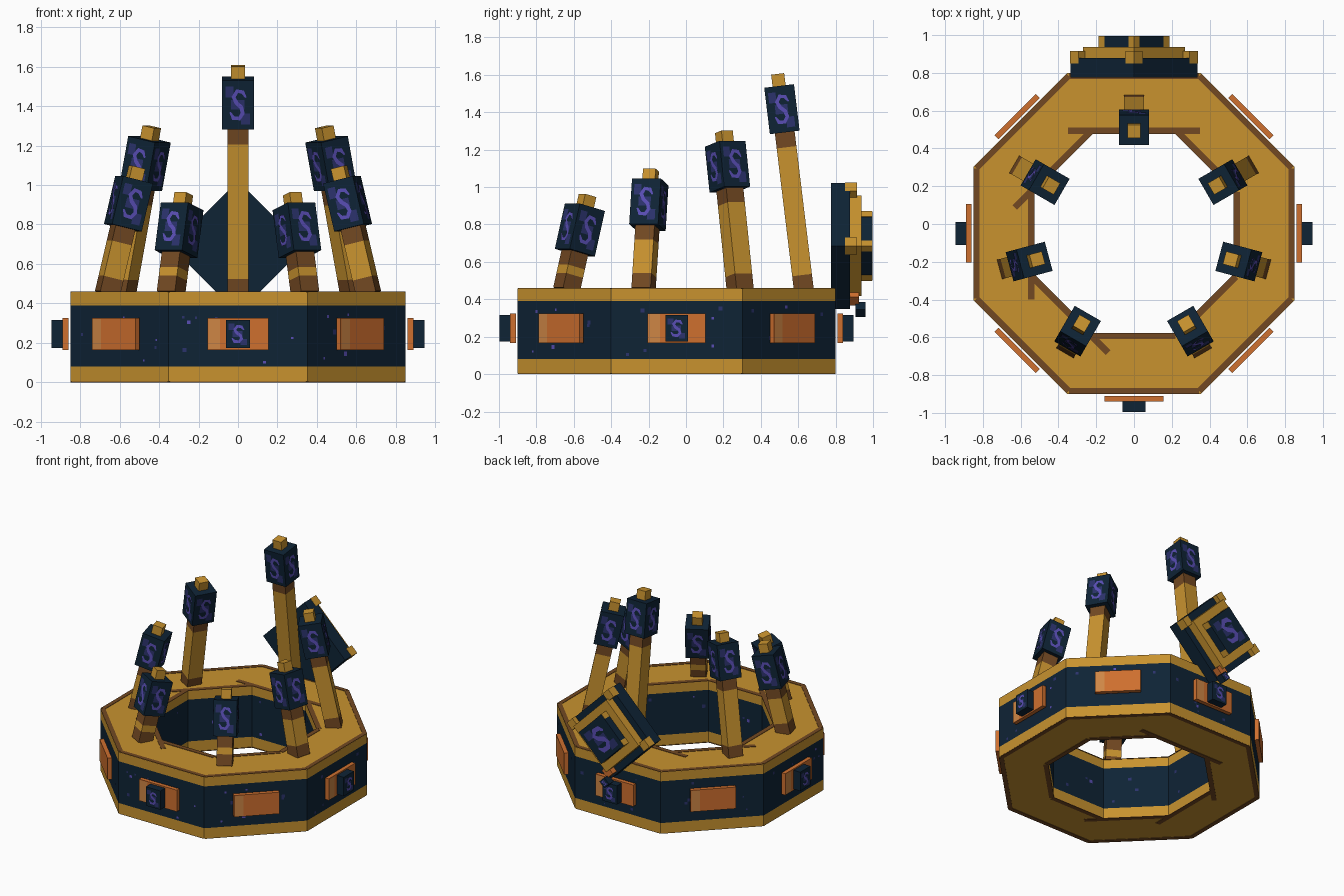
import bpy, bmesh, math, random
from mathutils import Matrix, Vector

random.seed(4)
cube = bpy.data.objects.get("Cube")
if cube:
    bpy.data.objects.remove(cube)

COLOURS = {
    "gold": (0.58, 0.29, 0.028), "brown": (0.17, 0.066, 0.016),
    "navy": (0.0045, 0.017, 0.036), "purple": (0.10, 0.075, 0.46),
    "indigo": (0.024, 0.032, 0.15), "orange": (0.62, 0.16, 0.028),
    "light_orange": (0.62, 0.24, 0.06),
}
NAMES = list(COLOURS)
MATS = []
for name, rgb in COLOURS.items():
    m = bpy.data.materials.new(name)
    m.use_nodes = True
    m.diffuse_color = (*rgb, 1)
    bsdf = m.node_tree.nodes["Principled BSDF"]
    bsdf.inputs["Base Color"].default_value = (*rgb, 1)
    bsdf.inputs["Roughness"].default_value = 0.8
    MATS.append(m)


def finish(name, bm):
    mesh = bpy.data.meshes.new(name)
    for m in MATS:
        mesh.materials.append(m)
    bm.to_mesh(mesh)
    bm.free()
    bpy.context.collection.objects.link(bpy.data.objects.new(name, mesh))


def box(bm, frame, lo, hi, colour):
    """Box between two local corners."""
    lo, hi = Vector(lo), Vector(hi)
    mat = frame @ Matrix.Translation((lo + hi) / 2) @ Matrix.Diagonal((*(hi - lo), 1))
    verts = bmesh.ops.create_cube(bm, size=1, matrix=mat)["verts"]
    for f in {f for v in verts for f in v.link_faces}:
        f.material_index = NAMES.index(colour)


def patch(bm, frame, x, corners, colour):
    """Flat painted polygon facing local +x."""
    f = bm.faces.new([bm.verts.new(frame @ Vector((x, u, v))) for u, v in corners])
    f.material_index = NAMES.index(colour)


def rect(u0, u1, v0, v1):
    return [(u0, v0), (u1, v0), (u1, v1), (u0, v1)]


S_CURVE = [(.5, .3), (.3, .52), (-.05, .56), (-.28, .32), (-.1, .08),
           (.2, -.1), (.3, -.34), (.08, -.56), (-.3, -.54), (-.5, -.3)]


def swirl(bm, frame, x, w, h):
    """Painted S ribbon with dim smudges on a face at local x."""
    for a, b, c, d in [(-.8, -.3, .3, .75), (.2, .75, -.8, -.35), (-.45, .4, -.2, .2)]:
        patch(bm, frame, x + .002, rect(a * w, b * w, c * h, d * h), "indigo")
    pts = [Vector((u * w, v * h)) for u, v in S_CURVE]
    sides = []
    for i, p in enumerate(pts):
        t = (pts[min(i + 1, len(pts) - 1)] - pts[max(i - 1, 0)]).normalized()
        n = Vector((-t.y, t.x)) * w * (.05 if i in (0, len(pts) - 1) else .13)
        sides.append((p - n, p + n))
    for (a, b), (c, d) in zip(sides, sides[1:]):
        patch(bm, frame, x + .004, (a, c, d, b), "purple")


def rot(deg, axis):
    return Matrix.Rotation(math.radians(deg), 4, axis)


CENTRE = Matrix.Translation((0, -.05, 0))


def side(deg):
    """Frame with local x pointing outward from the ring centre."""
    return CENTRE @ rot(deg, 'Z')


# Octagonal ring: closed profile swept around eight corners
OUT, INN = .85, .53
profile = [(OUT, .003), (OUT, .08), (OUT, .39), (OUT, .457),
           (INN, .457), (INN, .39), (INN, .08), (INN, .003)]
bm = bmesh.new()
loops = []
for k in range(8):
    f = side(22.5 + 45 * k)
    loops.append([bm.verts.new(f @ Vector((r / math.cos(math.pi / 8), 0, z))) for r, z in profile])
for k in range(8):
    a, b = loops[k], loops[(k + 1) % 8]
    for i in range(8):
        j = (i + 1) % 8
        face = bm.faces.new((a[i], b[i], b[j], a[j]))
        face.material_index = NAMES.index("navy" if i in (1, 5) else "gold")
finish("ring", bm)

# Brown edging on the top and bottom of the ring
bm = bmesh.new()
INNER_SPAN = {90: (-.35, .35), 135: (-.22, .35), 180: (-.22, .35), 225: (-.22, .35)}
for k in range(8):
    f = side(45 * k)
    a, b = INNER_SPAN.get(45 * k, (-.22, .22))
    for z in (0, .456):
        box(bm, f, (OUT - .032, -.345, z), (OUT - .001, .345, z + .004), "brown")
        box(bm, f, (INN - .004, a, z), (INN + .03, b, z + .004), "brown")
finish("ring_edging", bm)

# Speckles on the navy band, outside and inside
bm = bmesh.new()
for k in range(8):
    for x, span, turn, count in ((OUT, .32, 0, 7), (-INN, .19, 180, 3)):
        for _ in range(count):
            u, v = random.uniform(-span, span), random.uniform(.1, .36)
            s = random.uniform(.005, .012)
            patch(bm, side(45 * k + turn), x + .002, rect(u - s, u + s, v - s, v + s),
                  random.choice(["indigo", "indigo", "purple"]))
finish("band_speckles", bm)

# Orange plates on every side, with small swirl blocks on the four main sides
plates, blocks = bmesh.new(), bmesh.new()
for k in range(8):
    f = side(45 * k)
    box(plates, f, (.86, -.155, .165), (.89, .155, .325), "orange")
    patch(plates, f, .892, rect(-.15, -.09, .17, .32), "light_orange")
    if k % 2 == 0:
        box(blocks, f, (.89, -.06, .175), (.946, .06, .315), "navy")
        swirl(blocks, f @ Matrix.Translation((0, 0, .245)), .946, .06, .07)
finish("side_plates", plates)
finish("side_blocks", blocks)


# Leaning pillars with swirl-painted heads
def pillar(name, deg, base_r, tip_r, tip_z):
    run, rise = base_r - tip_r, tip_z - .45
    length = math.hypot(run, rise)
    f = side(deg) @ Matrix.Translation((base_r, 0, .45)) @ rot(-math.degrees(math.atan2(run, rise)), 'Y')
    head = length - .315
    bm = bmesh.new()
    for z0, z1, colour in ((0, .08, "brown"), (.08, head - .08, "gold"), (head - .08, head, "brown")):
        box(bm, f, (-.053, -.053, z0), (.053, .053, z1), colour)
    box(bm, f, (-.08, -.08, head), (.08, .08, head + .25), "navy")
    box(bm, f, (-.035, -.035, head + .25), (.035, .035, length), "gold")
    for k in range(4):
        swirl(bm, f @ Matrix.Translation((0, 0, head + .125)) @ rot(90 * k, 'Z'), .08, .08, .125)
    finish(name, bm)


pillar("back_pillar", 90, .68, .54, 1.605)
for label, deg, base_r, tip_r, tip_z in (("rear", 30, .68, .505, 1.295),
                                         ("middle", -15, .685, .53, 1.09),
                                         ("front", -60, .68, .55, .955)):
    pillar("left_" + label + "_pillar", deg, base_r, tip_r, tip_z)
    pillar("right_" + label + "_pillar", 180 - deg, base_r, tip_r, tip_z)

# Diamond emblem on the back
E = Matrix.Translation((0, 0, .685)) @ rot(90, 'Z') @ rot(45, 'X')
bm = bmesh.new()
box(bm, E, (.775, -.238, -.238), (.878, .238, .238), "navy")
box(bm, E, (.878, -.13, -.13), (.996, .13, .13), "navy")
swirl(bm, E, .996, .13, .13)
finish("emblem_panel", bm)

bm = bmesh.new()
for k in range(4):
    q = E @ rot(90 * k, 'X')
    box(bm, q, (.878, -.13, .13), (.938, .19, .19), "gold")
    box(bm, q, (.938, .09, .09), (.995, .132, .132), "gold")
    if k != 2:
        box(bm, q, (.85, .176, .176), (.915, .24, .24), "gold")
finish("emblem_frame", bm)

# Hanging pendant at the lowest corner of the emblem
bm = bmesh.new()
box(bm, E, (.86, -.225, -.225), (.925, -.16, -.16), "orange")
box(bm, E, (.905, -.268, -.268), (.96, -.212, -.212), "navy")
swirl(bm, E @ Matrix.Translation((0, -.24, -.24)), .96, .028, .028)
finish("emblem_pendant", bm)
